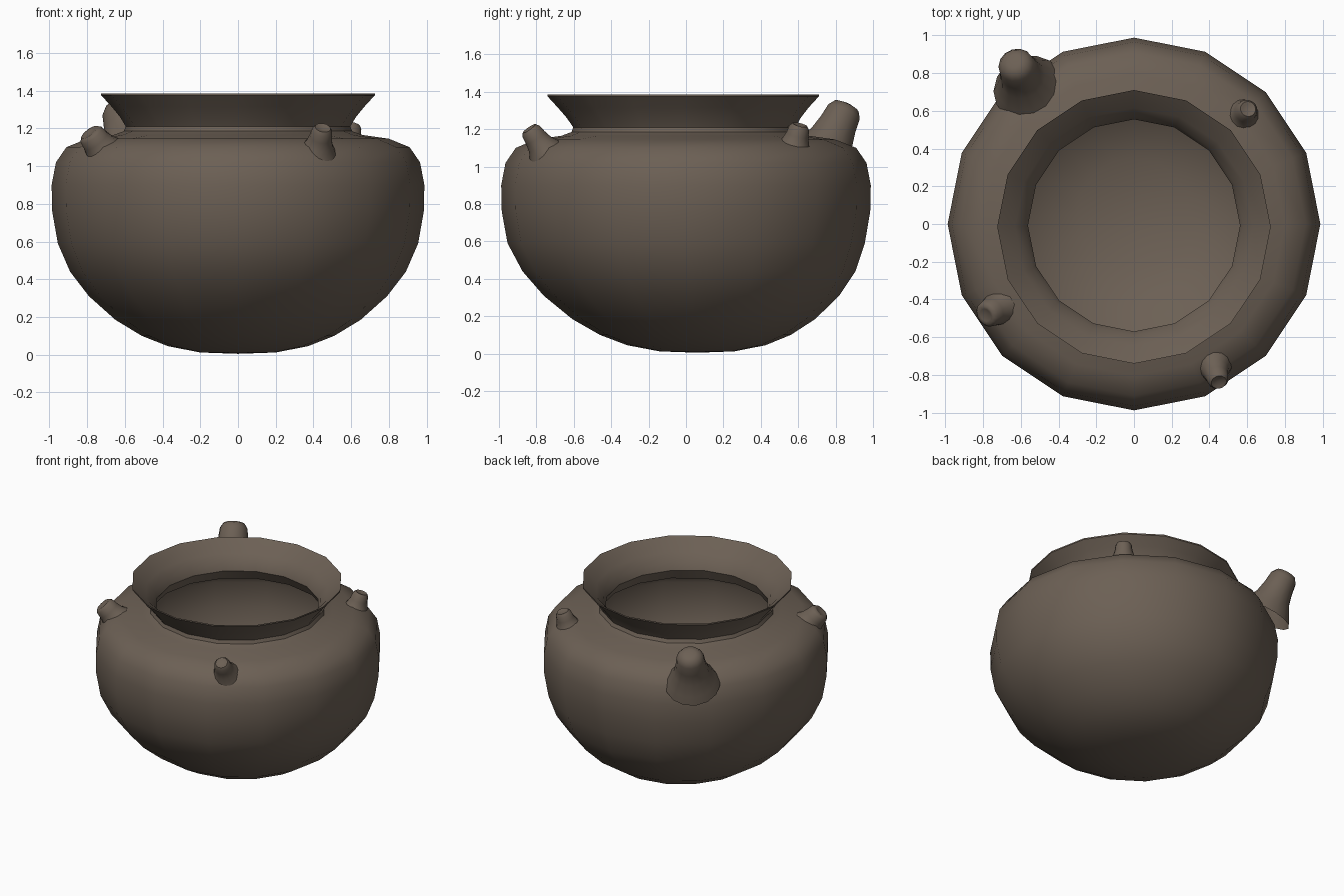
import bpy, bmesh, math
from mathutils import Vector, Quaternion

if "Cube" in bpy.data.objects:
    bpy.data.objects.remove(bpy.data.objects["Cube"])

clay = bpy.data.materials.new("dark taupe clay")
clay.diffuse_color = (0.15, 0.117, 0.09, 1)
clay.use_nodes = True
clay.node_tree.nodes["Principled BSDF"].inputs["Base Color"].default_value = clay.diffuse_color


def lathe(name, profile, segs, shift=None, angle=40):
    """Revolve (radius, z) points around z; radius 0 makes a pole."""
    bm = bmesh.new()
    rings = []
    for i, (r, z) in enumerate(profile):
        dy = shift(z) if shift else 0
        if r == 0:
            rings.append([bm.verts.new((0, dy, z))])
        else:
            rings.append([bm.verts.new((r * math.cos(2 * math.pi * k / segs),
                                        r * math.sin(2 * math.pi * k / segs) + dy, z))
                          for k in range(segs)])
    for a, b in zip(rings, rings[1:]):
        for k in range(segs):
            n = (k + 1) % segs
            if len(a) == 1:
                bm.faces.new((a[0], b[n], b[k]))
            elif len(b) == 1:
                bm.faces.new((a[k], a[n], b[0]))
            else:
                bm.faces.new((a[k], a[n], b[n], b[k]))
    me = bpy.data.meshes.new(name)
    bm.to_mesh(me)
    bm.free()
    ob = bpy.data.objects.new(name, me)
    bpy.context.collection.objects.link(ob)
    me.materials.append(clay)
    bpy.ops.object.select_all(action='DESELECT')
    ob.select_set(True)
    bpy.context.view_layer.objects.active = ob
    bpy.ops.object.shade_smooth_by_angle(angle=math.radians(angle))
    return ob


# Pot: outer wall, flared rim, then inner wall, slightly lopsided underneath
outer = [(0, 0.005), (0.2, 0.012), (0.37, 0.045), (0.51, 0.1), (0.65, 0.185), (0.79, 0.31),
         (0.89, 0.44), (0.955, 0.59), (0.985, 0.76), (0.988, 0.9), (0.965, 1.02),
         (0.91, 1.1), (0.8, 1.145), (0.66, 1.165), (0.605, 1.185)]
rim = [(0.595, 1.21), (0.625, 1.26), (0.67, 1.315), (0.725, 1.375), (0.725, 1.385),
       (0.63, 1.305), (0.58, 1.25), (0.562, 1.2)]
inner = [(0.6, 1.125), (0.78, 1.095), (0.88, 1.04), (0.92, 0.95), (0.925, 0.76), (0.895, 0.6),
         (0.82, 0.44), (0.7, 0.3), (0.5, 0.16), (0.3, 0.085), (0, 0.06)]
lathe("pot", outer + rim + inner, 16,
      lambda z: 0.06 * max(0, 1 - z / 0.6) - (0.015 * min(1, max(0, (z - 1.1) / 0.2))))


# Shoulder lugs: flared stubs blending into the shoulder
def lug(name, base, tip, r_tip, r_base, dish):
    base, tip = Vector(base), Vector(tip)
    d = tip - base
    h = d.length
    prof = [(r_base, 0), (r_base * 0.72 + r_tip * 0.28, h * 0.17),
            (r_base * 0.3 + r_tip * 0.7, h * 0.4), (r_tip * 1.1, h * 0.65),
            (r_tip, h * 0.88), (r_tip * 0.75, h * 0.99)]
    if dish:
        prof += [(r_tip * 0.5, h * 0.97), (0, h * 0.92)]
    else:
        prof += [(r_tip * 0.4, h * 1.02), (0, h * 1.03)]
    ob = lathe(name, prof, 14, angle=60)
    ob.location = base
    ob.rotation_mode = 'QUATERNION'
    ob.rotation_quaternion = d.to_track_quat('Z', 'Y')


lug("large_lug_back_left", (-0.56, 0.72, 1.03), (-0.635, 0.86, 1.325), 0.095, 0.19, False)
lug("lug_front_right", (0.42, -0.74, 1.06), (0.45, -0.84, 1.205), 0.055, 0.11, True)
lug("lug_front_left", (-0.69, -0.43, 1.05), (-0.79, -0.485, 1.18), 0.07, 0.13, True)
lug("lug_back_right", (0.57, 0.57, 1.07), (0.605, 0.61, 1.225), 0.055, 0.12, True)
